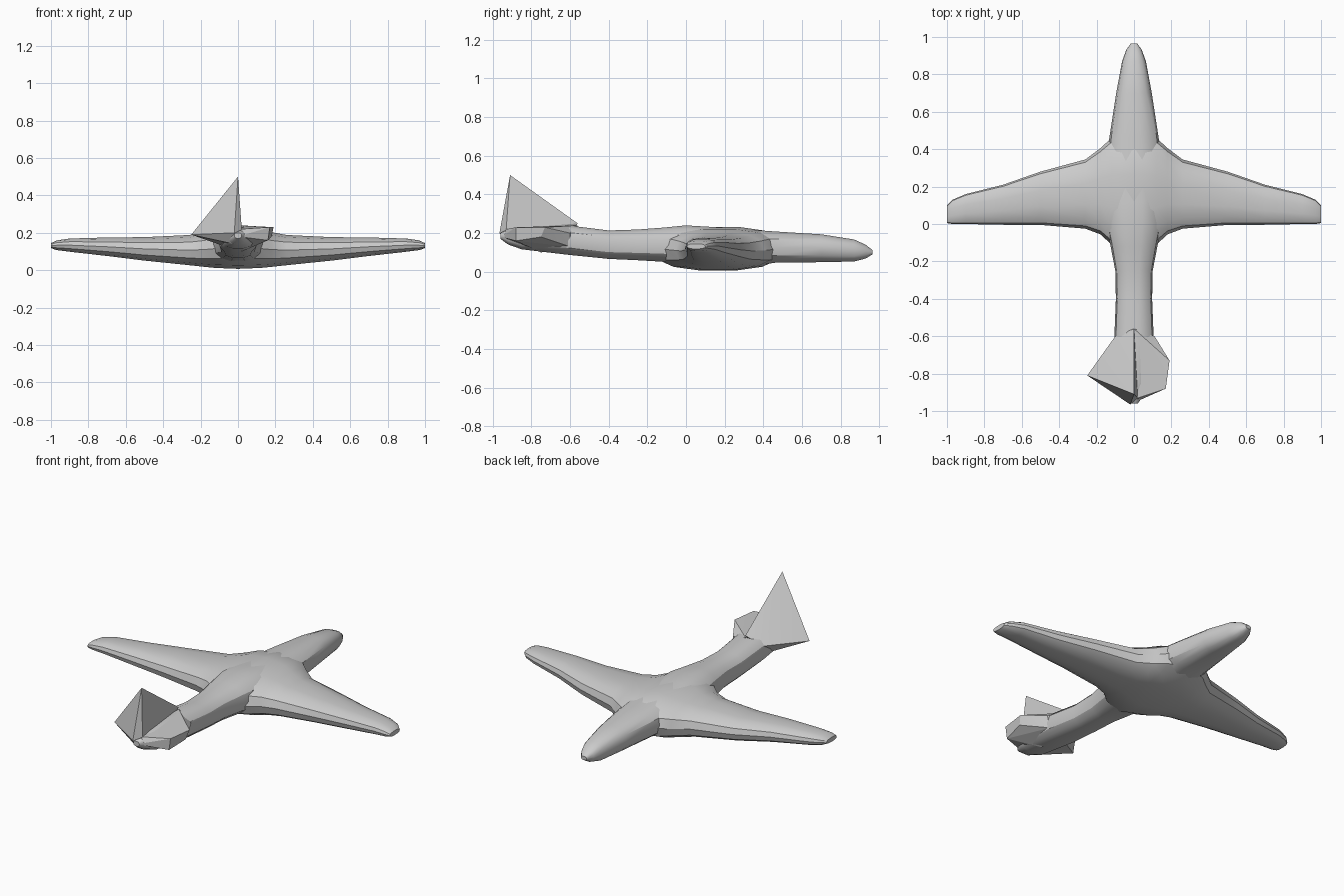
import bpy, bmesh, math
from mathutils import Vector

cube = bpy.data.objects.get("Cube")
if cube:
    bpy.data.objects.remove(cube, do_unlink=True)

grey = bpy.data.materials.new("plain grey")
grey.use_nodes = True
colour = (0.6, 0.6, 0.6, 1)
grey.diffuse_color = colour
grey.node_tree.nodes["Principled BSDF"].inputs["Base Color"].default_value = colour


def finish(bm, name, angle):
    bmesh.ops.recalc_face_normals(bm, faces=bm.faces)
    mesh = bpy.data.meshes.new(name)
    bm.to_mesh(mesh)
    bm.free()
    mesh.materials.append(grey)
    obj = bpy.data.objects.new(name, mesh)
    bpy.context.collection.objects.link(obj)
    bpy.ops.object.select_all(action="DESELECT")
    obj.select_set(True)
    bpy.context.view_layer.objects.active = obj
    bpy.ops.object.shade_smooth_by_angle(angle=math.radians(angle))
    return obj


def loft(name, sections, place, sides=14, power=0.8):
    """Skin rounded cross-sections (station, low, high, bottom, top)."""
    bm = bmesh.new()
    rings = []
    for station, low, high, bottom, top in sections:
        ring = []
        for i in range(sides):
            a = 2 * math.pi * i / sides
            c, s = math.cos(a), math.sin(a)
            u = math.copysign(abs(c) ** power, c)
            v = math.copysign(abs(s) ** power, s)
            across = (low + high) / 2 + u * (high - low) / 2
            up = (bottom + top) / 2 + v * (top - bottom) / 2
            ring.append(bm.verts.new(place(station, across, up)))
        rings.append(ring)
    for r, q in zip(rings, rings[1:]):
        for i in range(sides):
            j = (i + 1) % sides
            bm.faces.new((r[i], r[j], q[j], q[i]))
    bm.faces.new(rings[0])
    bm.faces.new(rings[-1])
    return finish(bm, name, 32)


def hull(name, points):
    bm = bmesh.new()
    for p in points:
        bm.verts.new(Vector(p))
    bmesh.ops.convex_hull(bm, input=bm.verts)
    return finish(bm, name, 10)


# Fuselage: y station, half width, bottom, top
body = [
    (-.96, .02, .17, .20), (-.92, .05, .14, .22), (-.85, .085, .115, .23),
    (-.6, .105, .085, .24), (-.4, .097, .065, .215), (-.25, .10, .058, .22),
    (-.12, .125, .05, .23), (0, .15, .03, .242), (.12, .16, .01, .235),
    (.3, .15, .02, .222), (.46, .132, .045, .21), (.7, .095, .048, .195),
    (.87, .064, .052, .168), (.93, .042, .068, .14), (.965, .018, .09, .112),
]
loft("fuselage", [(y, -w, w, b, t) for y, w, b, t in body],
     lambda st, ac, up: (ac, st, up))

# Wings: x station, trailing edge, leading edge, bottom, top
half_wing = [
    (0, -.17, .5, .005, .235), (.12, -.11, .46, .01, .222),
    (.18, -.055, .405, .016, .205), (.26, -.025, .345, .025, .19),
    (.5, -.005, .28, .05, .178), (.7, -.004, .21, .075, .176),
    (.9, .0, .16, .098, .17), (.97, .0, .13, .107, .16), (1, .005, .1, .118, .145),
]
wing = [(-x, *rest) for x, *rest in reversed(half_wing[1:])] + half_wing
loft("wings", wing, lambda st, ac, up: (st, ac, up))

# Tail fin sloping down into the right tailplane
hull("tail_fin", [
    (0, -.91, .5), (-.25, -.81, .19), (.02, -.93, .22), (-.02, -.965, .2),
    (0, -.56, .25), (-.1, -.6, .2), (-.02, -.92, .14), (-.05, -.65, .12),
])

# Short left tailplane
hull("left_tailplane", [
    (0, -.56, .24), (.11, -.6, .2), (.19, -.73, .23), (.17, -.88, .23),
    (.18, -.75, .18), (.16, -.88, .16), (.02, -.93, .22), (0, -.955, .18),
    (.02, -.75, .1), (.09, -.6, .13),
])
